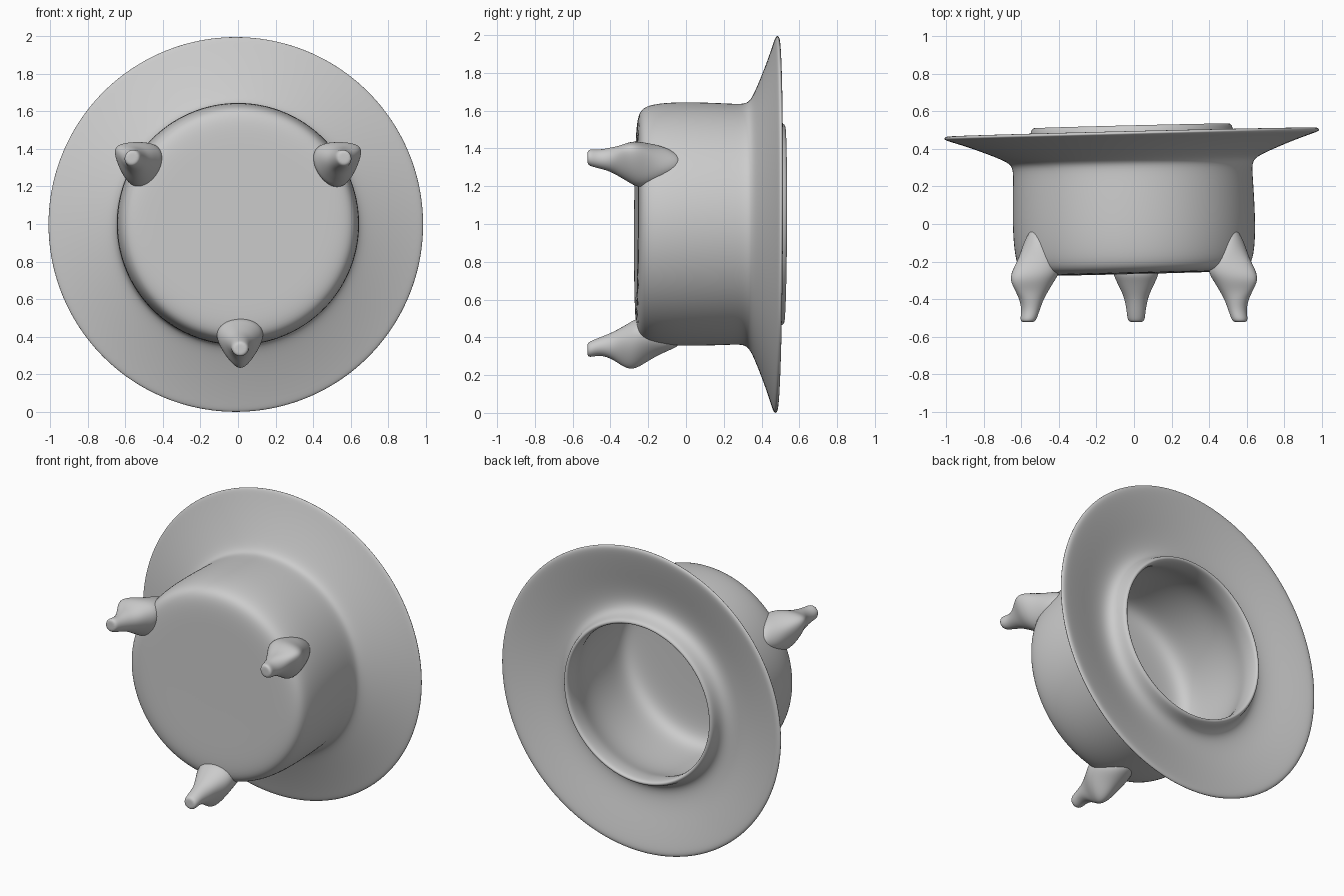
import bpy, bmesh
from math import sin, cos, pi, radians
from mathutils import Matrix

if "Cube" in bpy.data.objects:
    bpy.data.objects.remove(bpy.data.objects["Cube"])


def loft(name, rings, closed_ends=True, levels=2):
    """Skin a list of equal-length point rings into a smooth mesh object."""
    bm = bmesh.new()
    vs = [[bm.verts.new(p) for p in ring] for ring in rings]
    n = len(vs[0])
    for a, b in zip(vs, vs[1:]):
        for i in range(n):
            j = (i + 1) % n
            bm.faces.new((a[i], a[j], b[j], b[i]))
    if closed_ends:
        for ring in (vs[0], vs[-1]):
            mid = bm.verts.new(sum((v.co for v in ring), ring[0].co * 0) / n)
            for i in range(n):
                bm.faces.new((ring[i], ring[(i + 1) % n], mid))
    bmesh.ops.recalc_face_normals(bm, faces=bm.faces)
    mesh = bpy.data.meshes.new(name)
    bm.to_mesh(mesh)
    bm.free()
    for f in mesh.polygons:
        f.use_smooth = True
    ob = bpy.data.objects.new(name, mesh)
    bpy.context.collection.objects.link(ob)
    sub = ob.modifiers.new("smooth", 'SUBSURF')
    sub.levels = sub.render_levels = levels
    return ob


# Pot with wide flange: (radius, y), from base centre, round the rim, into the cavity
profile = [
    (0.15, -0.263), (0.35, -0.264), (0.50, -0.265), (0.585, -0.255), (0.625, -0.22),
    (0.642, -0.13), (0.648, 0.0), (0.642, 0.20), (0.636, 0.30), (0.652, 0.335),
    (0.71, 0.365), (0.84, 0.417), (0.95, 0.455), (0.99, 0.467), (1.005, 0.478),
    (0.99, 0.492), (0.95, 0.488), (0.82, 0.457), (0.70, 0.425), (0.61, 0.413),
    (0.56, 0.435), (0.543, 0.48), (0.535, 0.518), (0.515, 0.527), (0.502, 0.505),
    (0.505, 0.42), (0.535, 0.34), (0.56, 0.22), (0.565, 0.0), (0.56, -0.11),
    (0.53, -0.165), (0.46, -0.19), (0.30, -0.195), (0.12, -0.195),
]
SEG = 48
rings = [[(r * cos(2 * pi * i / SEG), y, r * sin(2 * pi * i / SEG)) for i in range(SEG)]
         for r, y in profile]
pot = loft("flanged_pot", rings)
# the pot leans very slightly
pot.matrix_world = (Matrix.Translation((0, 0, 1)) @ Matrix.Rotation(radians(1.4), 4, 'Z')
                    @ Matrix.Rotation(radians(-0.3), 4, 'X'))

# Feet: (y, centre radius, radial half size, tangential half size)
sections = [
    (-0.03, 0.605, 0.04, 0.04), (-0.10, 0.625, 0.05, 0.085), (-0.18, 0.625, 0.09, 0.115),
    (-0.25, 0.625, 0.14, 0.125), (-0.30, 0.648, 0.13, 0.105), (-0.35, 0.648, 0.10, 0.08),
    (-0.40, 0.644, 0.068, 0.065), (-0.46, 0.648, 0.048, 0.052), (-0.505, 0.663, 0.045, 0.049),
    (-0.522, 0.665, 0.036, 0.038),
]
for name, ang in (("foot_right", 32), ("foot_left", 148), ("foot_bottom", 271)):
    a = radians(ang)
    rings = []
    for y, rc, hr, ht in sections:
        pinch = 0.45 if -0.38 < y < -0.15 else 0.0   # knee tapers outward
        ring = []
        for i in range(12):
            t = 2 * pi * i / 12
            rad = rc + hr * cos(t)
            tan = ht * sin(t) * (1 - pinch * cos(t))
            ring.append((rad * cos(a) - tan * sin(a), y, 1 + rad * sin(a) + tan * cos(a)))
        rings.append(ring)
    loft(name, rings)
